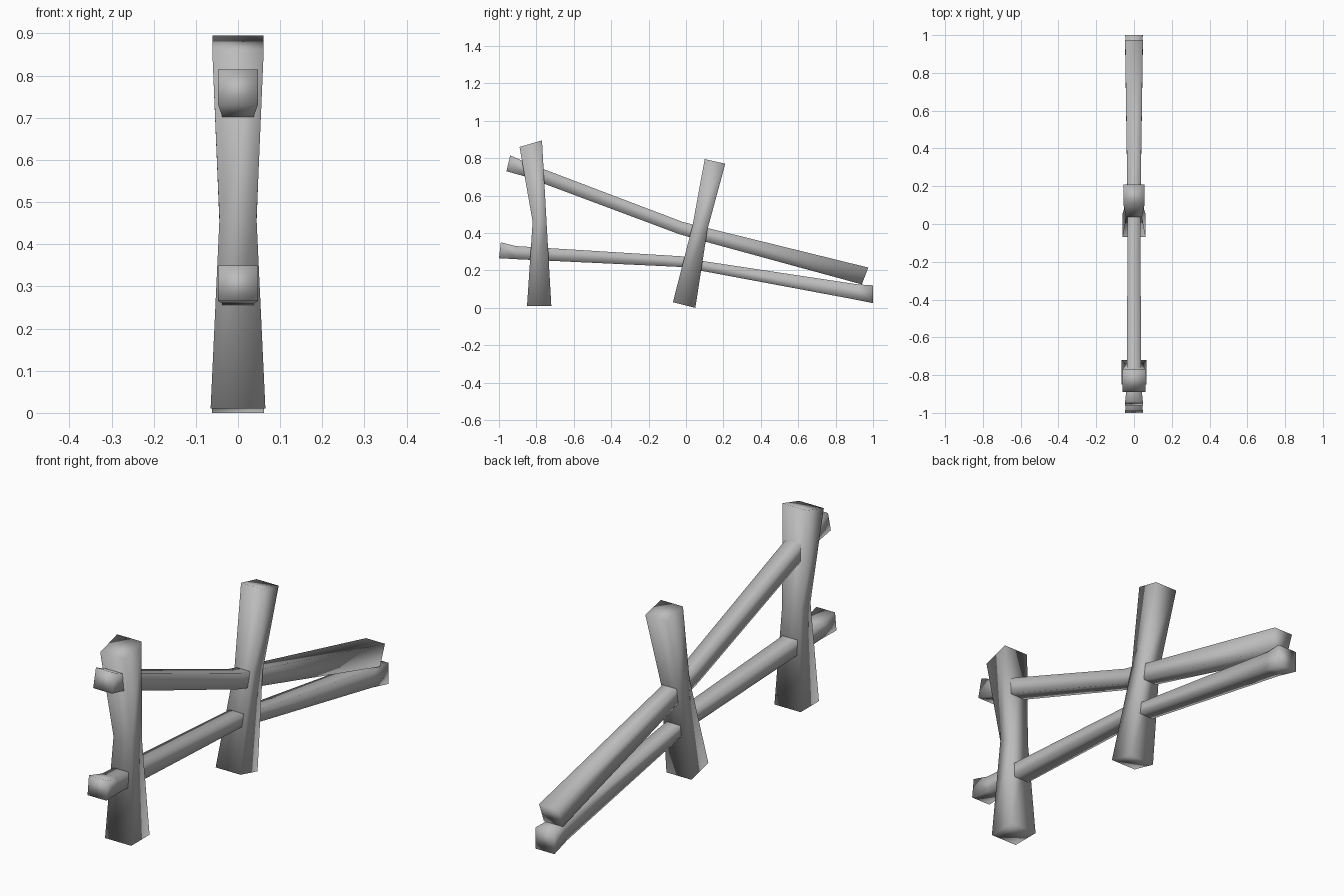
import bpy
import bmesh

cube = bpy.data.objects.get("Cube")
if cube:
    bpy.data.objects.remove(cube, do_unlink=True)

grey = bpy.data.materials.new("weathered_grey")
grey.use_nodes = True
colour = (0.5, 0.5, 0.5, 1)
grey.diffuse_color = colour
grey.node_tree.nodes["Principled BSDF"].inputs["Base Color"].default_value = colour


def beam(name, rings):
    """Four-sided timber; each ring is (side point, opposite side point, half width)."""
    bm = bmesh.new()
    loops = []
    for (y1, z1), (y2, z2), w in rings:
        corners = ((-w, y1, z1), (w, y1, z1), (w, y2, z2), (-w, y2, z2))
        loops.append([bm.verts.new(c) for c in corners])
    for a, b in zip(loops, loops[1:]):
        for i in range(4):
            j = (i + 1) % 4
            bm.faces.new((a[i], a[j], b[j], b[i]))
    bm.faces.new(loops[0][::-1])
    bm.faces.new(loops[-1])
    bmesh.ops.recalc_face_normals(bm, faces=bm.faces)
    for f in bm.faces:
        f.smooth = True
    mesh = bpy.data.meshes.new(name)
    bm.to_mesh(mesh)
    bm.free()
    mesh.materials.append(grey)
    obj = bpy.data.objects.new(name, mesh)
    bpy.context.collection.objects.link(obj)


# Posts, waisted in the middle
beam("front_post", [
    ((-0.85, 0.01), (-0.72, 0.01), 0.065),
    ((-0.82, 0.46), (-0.745, 0.45), 0.044),
    ((-0.89, 0.86), (-0.77, 0.895), 0.061)])
beam("rear_post", [
    ((-0.07, 0.03), (0.05, 0.0), 0.062),
    ((0.035, 0.44), (0.115, 0.42), 0.042),
    ((0.10, 0.795), (0.21, 0.77), 0.055)])

# Rails, bent at the rear post and flared at the ends
beam("upper_rail", [
    ((-0.94, 0.815), (-0.96, 0.73), 0.047),
    ((-0.85, 0.775), (-0.87, 0.705), 0.038),
    ((-0.02, 0.46), (-0.04, 0.395), 0.034),
    ((0.10, 0.43), (0.08, 0.36), 0.034),
    ((0.975, 0.215), (0.94, 0.125), 0.047)])
beam("lower_rail", [
    ((-0.99, 0.35), (-1.0, 0.265), 0.047),
    ((-0.91, 0.33), (-0.91, 0.26), 0.038),
    ((-0.02, 0.275), (-0.02, 0.218), 0.034),
    ((0.09, 0.25), (0.07, 0.20), 0.034),
    ((0.92, 0.125), (0.90, 0.045), 0.038),
    ((1.0, 0.12), (1.0, 0.025), 0.047)])
